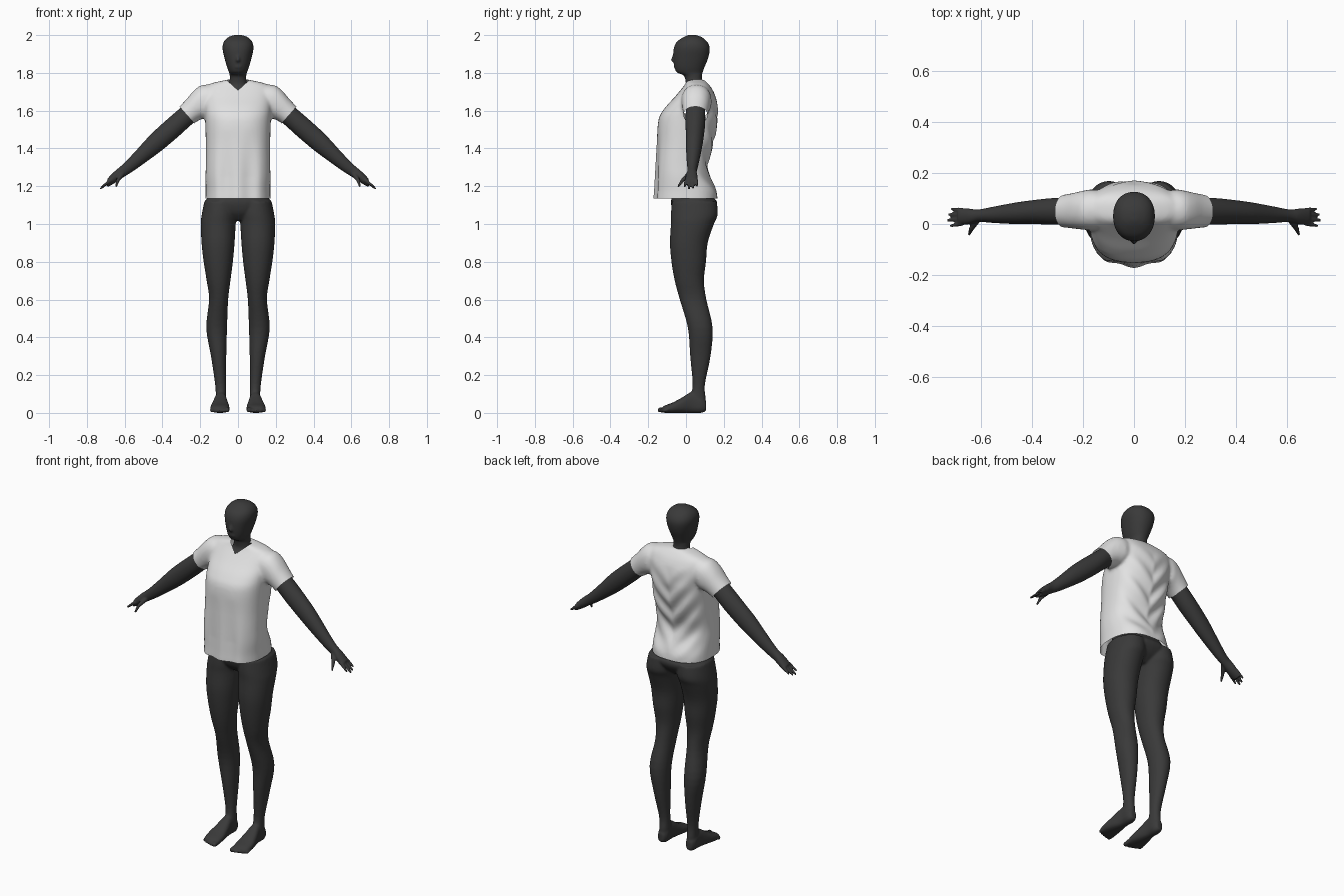
import bpy, bmesh, math
from mathutils import Vector


def material(name, rgb):
    m = bpy.data.materials.new(name)
    m.diffuse_color = (*rgb, 1)
    return m


DARK = material("charcoal_body", (0.042, 0.042, 0.042))
LIGHT = material("off_white_cloth", (0.76, 0.76, 0.76))


def spline(rows, steps=4):
    """Catmull-Rom interpolation of whole rows of numbers."""
    out = []
    for i in range(len(rows) - 1):
        p0, p1 = rows[max(i - 1, 0)], rows[i]
        p2, p3 = rows[i + 1], rows[min(i + 2, len(rows) - 1)]
        for s in range(steps):
            t = s / steps
            out.append([0.5 * (2 * b + (c - a) * t + (2 * a - 5 * b + 4 * c - d) * t * t
                               + (3 * b - a - 3 * c + d) * t ** 3)
                        for a, b, c, d in zip(p0, p1, p2, p3)])
    out.append(list(rows[-1]))
    return out


def loft(bm, rows, axis, n=2.0, side=1, seg=32):
    """Closed loft; each row is (position on axis, a0, a1, b0, b1)."""
    rings = []
    for t, a0, a1, b0, b1 in spline(rows):
        ring = []
        for k in range(seg):
            ang = 2 * math.pi * k / seg
            c, s = math.cos(ang), math.sin(ang)
            a = (a0 + a1) / 2 + (a1 - a0) / 2 * math.copysign(abs(c) ** (2 / n), c)
            b = (b0 + b1) / 2 + (b1 - b0) / 2 * math.copysign(abs(s) ** (2 / n), s)
            x, y, z = {"x": (t, a, b), "y": (a, t, b), "z": (a, b, t)}[axis]
            ring.append(bm.verts.new((x * side, y, z)))
        rings.append(ring)
    for r, q in zip(rings, rings[1:]):
        for k in range(seg):
            j = (k + 1) % seg
            bm.faces.new((r[k], r[j], q[j], q[k]))
    bm.faces.new(rings[0])
    bm.faces.new(rings[-1])


def digit(bm, p0, p1, r0, r1, side=1):
    """Tapered finger or toe with a rounded tip."""
    p0, p1 = (Vector((p[0] * side, p[1], p[2])) for p in (p0, p1))
    d = p1 - p0
    m = d.to_track_quat("Z", "Y").to_matrix().to_4x4()
    m.translation = (p0 + p1) / 2
    bmesh.ops.create_cone(bm, cap_ends=True, segments=12, radius1=r0, radius2=r1,
                          depth=d.length, matrix=m)
    m.translation = p1
    bmesh.ops.create_uvsphere(bm, u_segments=12, v_segments=8, radius=r1, matrix=m)


def fuse(bm, name, mat, voxel, smooth):
    """Merge the overlapping shells into one smooth skin."""
    bmesh.ops.recalc_face_normals(bm, faces=bm.faces)
    me = bpy.data.meshes.new(name)
    bm.to_mesh(me)
    bm.free()
    ob = bpy.data.objects.new(name, me)
    bpy.context.collection.objects.link(ob)
    mod = ob.modifiers.new("fuse", "REMESH")
    mod.mode = "VOXEL"
    mod.voxel_size = voxel
    sm = ob.modifiers.new("soften", "SMOOTH")
    sm.factor, sm.iterations = 0.5, smooth
    dg = bpy.context.evaluated_depsgraph_get()
    new = bpy.data.meshes.new_from_object(ob.evaluated_get(dg))
    ob.modifiers.clear()
    ob.data = new
    new.materials.clear()
    new.materials.append(mat)
    for p in new.polygons:
        p.use_smooth = True
        p.material_index = 0
    return ob


# head and neck, running down to the chest inside the collar
bm = bmesh.new()
loft(bm, [(1.62, -.10, .10, -.06, .12), (1.69, -.085, .085, -.035, .12),
          (1.73, -.055, .055, -.004, .10), (1.765, -.044, .044, -.004, .085),
          (1.788, -.044, .044, -.014, .085), (1.802, -.047, .047, -.048, .088),
          (1.83, -.058, .058, -.061, .098), (1.88, -.072, .072, -.067, .118),
          (1.93, -.082, .082, -.065, .126), (1.965, -.075, .075, -.048, .112),
          (1.99, -.05, .05, -.012, .082), (2.001, -.015, .015, .015, .05)], "z", 2.2)
digit(bm, (0, -.06, 1.905), (0, -.070, 1.868), .006, .010)      # nose
digit(bm, (-.012, -.058, 1.832), (.012, -.058, 1.832), .007, .007)  # lips
fuse(bm, "head_and_neck", DARK, .006, 3)

# hips, legs and feet
bm = bmesh.new()
loft(bm, [(1.02, -.05, .05, -.03, .09), (1.06, -.15, .15, -.065, .14),
          (1.11, -.18, .18, -.08, .166), (1.15, -.155, .155, -.075, .14),
          (1.25, -.13, .13, -.07, .08), (1.35, -.12, .12, -.07, .08)], "z", 2.2)
for s in (1, -1):
    loft(bm, [(1.12, .005, .178, -.075, .163), (1.05, .006, .192, -.08, .168),
              (1.0, .012, .197, -.08, .148), (.9, .018, .193, -.085, .115),
              (.8, .027, .182, -.077, .106), (.7, .04, .166, -.06, .095),
              (.6, .052, .153, -.033, .108), (.45, .058, .168, .01, .141),
              (.3, .062, .143, .022, .13), (.15, .064, .121, .035, .1),
              (.08, .062, .118, .022, .104), (.03, .062, .12, .03, .1)], "z", 2.1, s)
    loft(bm, [(-.128, .062, .128, .004, .028), (-.11, .048, .142, 0, .04),
              (-.07, .045, .146, 0, .055), (-.02, .052, .136, 0, .082),
              (.03, .06, .123, 0, .11), (.08, .061, .121, 0, .09),
              (.107, .074, .11, .01, .06)], "y", 2.5, s)
    for i in range(5):                                          # toes
        x, r = .058 + .02 * i, (.014 if i == 0 else .010)
        digit(bm, (x, -.09, .02), (x, -.138 + .0016 * i * i, r + .001), r, r, s)
fuse(bm, "hips_legs_feet", DARK, .007, 3)

# arms and hands
for s, tag in ((1, "left"), (-1, "right")):
    bm = bmesh.new()
    loft(bm, [(.14, .01, .09, 1.60, 1.69), (.235, 0, .10, 1.535, 1.67),
              (.31, -.003, .102, 1.468, 1.610), (.40, 0, .093, 1.392, 1.532),
              (.47, 0, .083, 1.340, 1.466), (.55, .004, .068, 1.283, 1.378),
              (.61, .008, .057, 1.245, 1.316), (.65, -.002, .061, 1.218, 1.282),
              (.69, -.003, .062, 1.195, 1.242)], "x", 2.0, s)
    for i, tip in enumerate((.712, .724, .728, .716)):          # fingers
        y = .055 - .018 * i
        digit(bm, (.675, y, 1.232), (tip, y + .004 - .004 * i, 1.915 - tip), .010, .006, s)
    digit(bm, (.615, .015, 1.262), (.636, -.018, 1.232), .014, .010, s)  # thumb
    digit(bm, (.636, -.018, 1.232), (.645, -.040, 1.200), .010, .006, s)
    fuse(bm, tag + "_arm", DARK, .005, 3)

# shirt: torso with two short sleeves
bm = bmesh.new()
loft(bm, [(1.09, -.172, .172, -.172, .165), (1.135, -.172, .172, -.172, .167),
          (1.18, -.171, .171, -.169, .160), (1.25, -.172, .172, -.165, .125),
          (1.32, -.170, .170, -.161, .114), (1.42, -.170, .170, -.155, .140),
          (1.55, -.174, .174, -.146, .165), (1.61, -.178, .178, -.115, .166),
          (1.67, -.182, .182, -.062, .158), (1.715, -.180, .180, -.024, .138),
          (1.742, -.150, .150, -.004, .118), (1.764, -.055, .055, .004, .096)],
     "z", 2.5, 1, 48)
for s in (1, -1):
    loft(bm, [(.10, -.02, .12, 1.60, 1.735), (.16, -.025, .135, 1.565, 1.738),
              (.20, -.022, .13, 1.552, 1.732), (.235, -.018, .122, 1.530, 1.705),
              (.272, -.014, .115, 1.496, 1.662), (.31, -.012, .11, 1.457, 1.622),
              (.36, -.01, .105, 1.41, 1.575)], "x", 2.2, s)
shirt = fuse(bm, "shirt", LIGHT, .009, 5)

bm = bmesh.new()
bm.from_mesh(shirt.data)


def cut(co, no, clear=False):
    bmesh.ops.bisect_plane(bm, geom=bm.verts[:] + bm.edges[:] + bm.faces[:], dist=1e-5,
                           plane_co=co, plane_no=no, clear_outer=clear)


def drop(test):
    bmesh.ops.delete(bm, geom=[f for f in bm.faces if test(f.calc_center_median())],
                     context="FACES")


# cloth folds: draped swags on the back, soft vertical creases on the front
for v in bm.verts:
    x, y, z = v.co
    ax = abs(x)
    if ax < .18 and y > .04:
        fade = max(0, math.sin(math.pi * min(1, max(0, (z - 1.12) / .58))))
        edge = min(1, (y - .04) / .06) * (1 - (ax / .18) ** 4)
        v.co.y += .007 * fade * edge * math.sin(48 * (z - 1.1 * ax) + 9 * x)
    elif ax < .18 and z < 1.5:
        fade = min(1, (1.5 - z) / .25) * min(1, max(0, (.04 - y) / .08))
        v.co.y += .006 * fade * (1 - math.cos(52 * x)) * (1 - (ax / .18) ** 4)

# hem, sleeve openings and V neck
cut((0, 0, 1.135), (0, 0, -1), True)
for s in (1, -1):
    co, no = Vector((s * .272, 0, 1.578)), Vector((s * .75, 0, -.66))
    cut(co, no)
    drop(lambda c: c.x * s > .2 and (c - co).dot(no) > 0)
    cut((0, 0, 1.708), (s, 0, -1.1))
drop(lambda c: c.y < .04 and abs(c.x) < 1.1 * (c.z - 1.708))
bm.to_mesh(shirt.data)
bm.free()
for p in shirt.data.polygons:
    p.use_smooth = True
